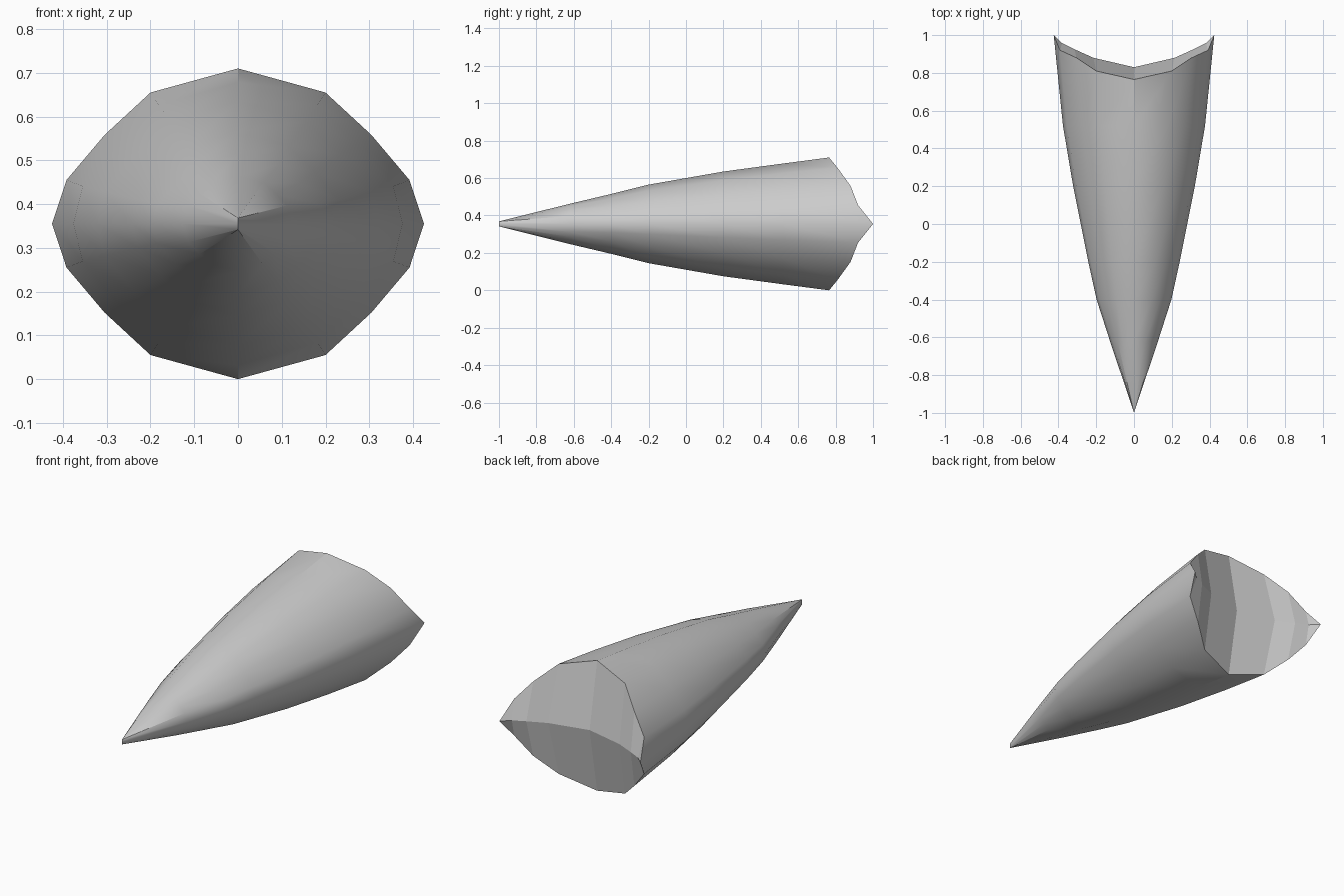
import bpy, bmesh, math

if "Cube" in bpy.data.objects:
    bpy.data.objects.remove(bpy.data.objects["Cube"])

MID = 0.355  # height of the horizontal symmetry plane

# Stations along the body: y, equator half width, ridge half width, ridge offset, crown offset
STATIONS = [
    (-1.0, 0.0, 0.0, 0.013, 0.0135),
    (-0.62, 0.127, 0.113, 0.042, 0.108),
    (-0.4, 0.198, 0.183, 0.046, 0.16),
    (-0.2, 0.242, 0.228, 0.055, 0.21),
    (0.2, 0.322, 0.305, 0.073, 0.28),
    (0.52, 0.376, 0.355, 0.086, 0.323),
]
# Rear rim, crown to equator: x, y, z offset
RIM = [(0, 0.765, 0.355), (0.2, 0.81, 0.3), (0.305, 0.88, 0.203),
       (0.392, 0.92, 0.1), (0.425, 1.0, 0)]
# Bend line of the hollow rear face: x, y
HOLLOW = [(0, 0.83), (0.215, 0.88), (0.315, 0.925), (0.38, 0.957), (0.425, 1.0)]


def quarter(y, eq, ridge, zr, zt):
    """Crown-to-equator points of one cross-section."""
    pts = [(ridge * u, y, zr + (zt - zr) * f)
           for u, f in ((0, 1), (0.51, 0.784), (0.77, 0.41), (1, 0))]
    return pts + [(eq, y, 0)]


def full_ring(q):
    """Mirror a quarter section into a closed ring of 16 points."""
    right = q + [(x, y, -z) for x, y, z in reversed(q[:-1])]
    return right + [(-x, y, z) for x, y, z in reversed(right[1:-1])]


bm = bmesh.new()
add = lambda p: bm.verts.new((p[0], p[1], p[2] + MID))
rings = [[add(p) for p in full_ring(q)]
         for q in [quarter(*s) for s in STATIONS] + [RIM]]
n = len(rings[0])

# Tapered body
for a, b in zip(rings, rings[1:]):
    for i in range(n):
        j = (i + 1) % n
        bm.faces.new((a[i], a[j], b[j], b[i]))

# Hollow rear face: vertical strips bent along the middle
rim = rings[-1]
bend = {0: add((0, HOLLOW[0][1], 0)), 4: rim[4], -4: rim[12]}
for k in (1, 2, 3):
    x, y = HOLLOW[k]
    bend[k], bend[-k] = add((x, y, 0)), add((-x, y, 0))
back = []
for k in range(-4, 4):
    for up in (True, False):
        p, q = (k, k + 1) if up else (8 - k, 7 - k)
        loop = [rim[p % n], rim[q % n], bend[k + 1], bend[k]]
        back.append(bm.faces.new(list(dict.fromkeys(loop))))

for f in bm.faces:
    f.smooth = True
bmesh.ops.remove_doubles(bm, verts=bm.verts, dist=0.0002)
bmesh.ops.recalc_face_normals(bm, faces=bm.faces)

mesh = bpy.data.meshes.new("spike_body")
bm.to_mesh(mesh)
bm.free()
spike = bpy.data.objects.new("spike_body", mesh)
bpy.context.collection.objects.link(spike)
bpy.context.view_layer.objects.active = spike
spike.select_set(True)
bpy.ops.object.shade_smooth_by_angle(angle=math.radians(32))

# Flat facets on the rear face
for p in mesh.polygons:
    if p.normal.y > 0.3:
        p.use_smooth = False
